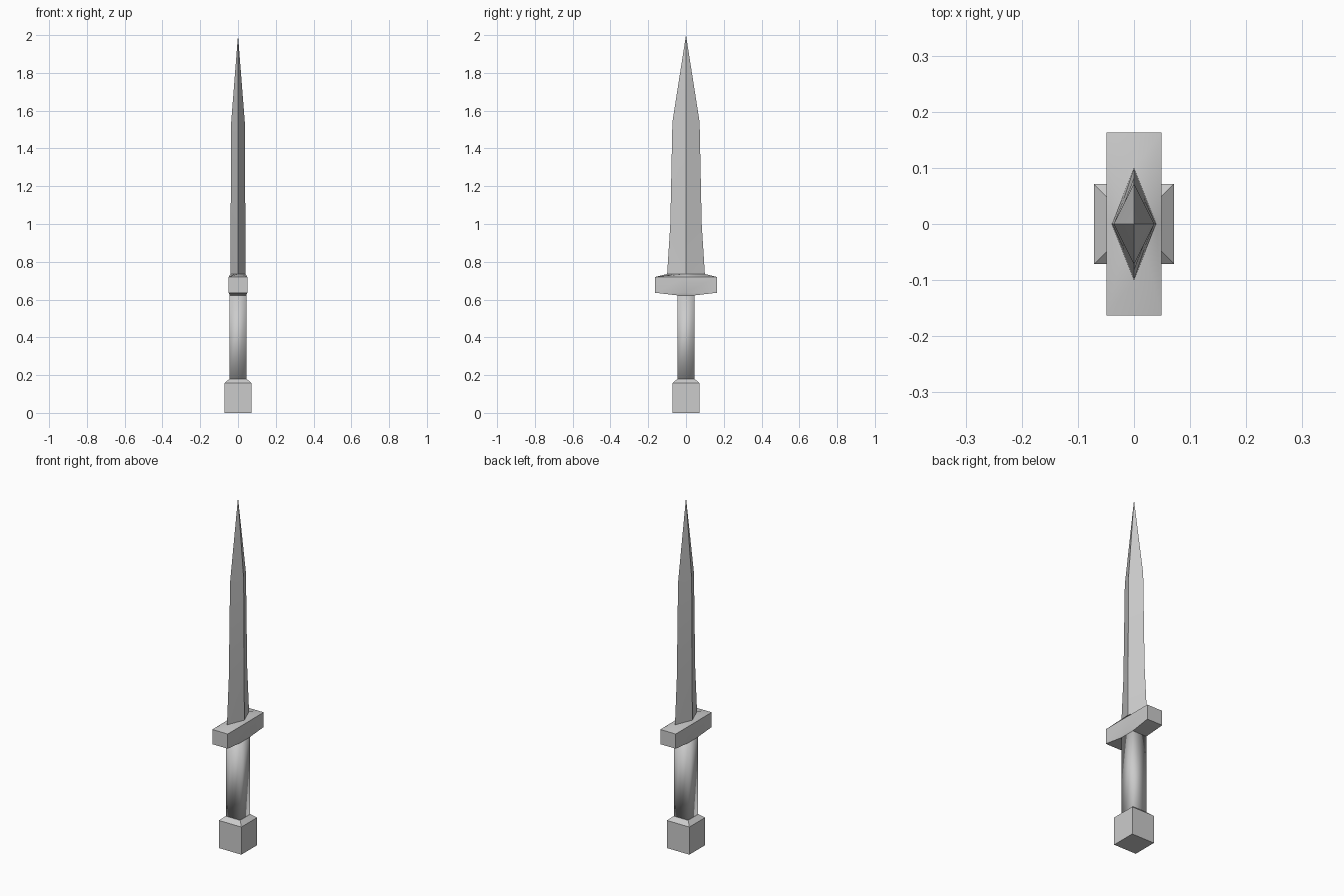
import bpy, bmesh, math

cube = bpy.data.objects.get("Cube")
if cube:
    bpy.data.objects.remove(cube, do_unlink=True)

# One plain grey metal for everything
steel = bpy.data.materials.new("grey_steel")
steel.use_nodes = True
steel.diffuse_color = (0.6, 0.6, 0.6, 1)
steel.node_tree.nodes["Principled BSDF"].inputs["Base Color"].default_value = (0.6, 0.6, 0.6, 1)


def rectangle(x, y, z):
    """Eight points: corners and edge middles."""
    return [(x, 0, z), (x, y, z), (0, y, z), (-x, y, z),
            (-x, 0, z), (-x, -y, z), (0, -y, z), (x, -y, z)]


def diamond(x, y, z):
    """Eight points: tips and edge middles."""
    return [(x, 0, z), (x / 2, y / 2, z), (0, y, z), (-x / 2, y / 2, z),
            (-x, 0, z), (-x / 2, -y / 2, z), (0, -y, z), (x / 2, -y / 2, z)]


def loft(name, rings, tip=None, smooth_angle=30):
    """Skin a stack of rings, closed by caps or by a point on top."""
    bm = bmesh.new()
    loops = [[bm.verts.new(p) for p in ring] for ring in rings]
    n = len(loops[0])
    for low, high in zip(loops, loops[1:]):
        for i in range(n):
            j = (i + 1) % n
            bm.faces.new((low[i], low[j], high[j], high[i]))
    bm.faces.new(loops[0][::-1])
    if tip:
        apex = bm.verts.new(tip)
        for i in range(n):
            bm.faces.new((loops[-1][i], loops[-1][(i + 1) % n], apex))
    else:
        bm.faces.new(loops[-1])
    bmesh.ops.recalc_face_normals(bm, faces=bm.faces)
    mesh = bpy.data.meshes.new(name)
    bm.to_mesh(mesh)
    bm.free()
    mesh.materials.append(steel)
    obj = bpy.data.objects.new(name, mesh)
    bpy.context.collection.objects.link(obj)
    bpy.ops.object.select_all(action="DESELECT")
    obj.select_set(True)
    bpy.context.view_layer.objects.active = obj
    bpy.ops.object.shade_smooth_by_angle(angle=math.radians(smooth_angle))
    return obj


# Square pommel with a sloped shoulder
loft("pommel", [rectangle(0.071, 0.071, 0), rectangle(0.071, 0.071, 0.158),
                rectangle(0.046, 0.046, 0.18)])

# Square grip, softly shaded round its corners
loft("grip", [rectangle(0.044, 0.044, 0.175), rectangle(0.044, 0.044, 0.625)],
     smooth_angle=100)

# Crossguard, sloping down to the grip and up to the blade
loft("crossguard", [rectangle(0.044, 0.044, 0.622), rectangle(0.049, 0.163, 0.636),
                    rectangle(0.049, 0.163, 0.72), diamond(0.04, 0.1, 0.735)])

# Diamond-section blade, narrowing to a point
loft("blade", [diamond(0.04, 0.1, 0.733), diamond(0.039, 0.083, 1.0),
               diamond(0.036, 0.072, 1.54)], tip=(0, 0, 2))
